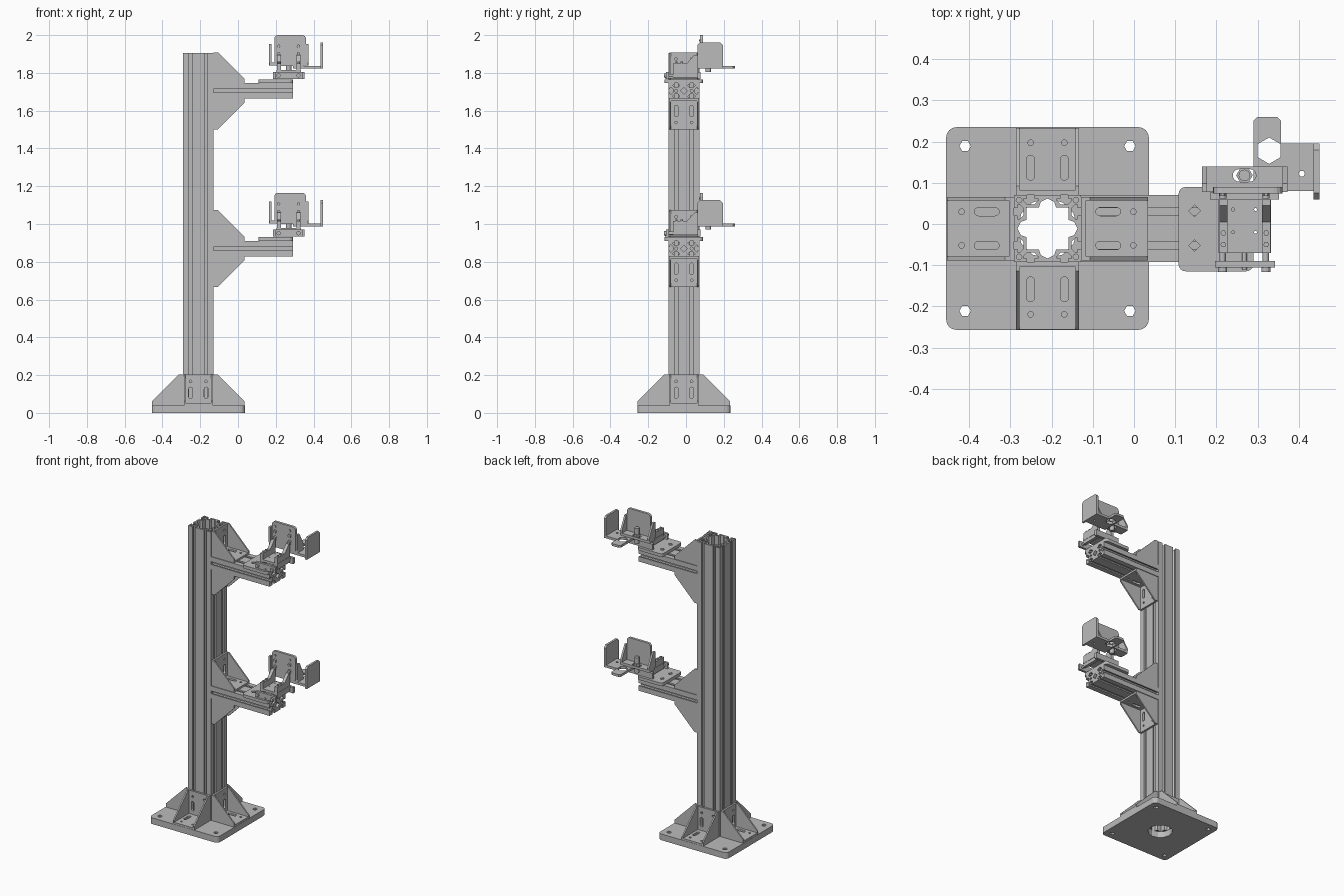
import bpy, bmesh, math
from mathutils import Vector

cube = bpy.data.objects.get("Cube")
if cube:
    bpy.data.objects.remove(cube)

metal = bpy.data.materials.new("grey_metal")
metal.use_nodes = True
GREY = (0.5, 0.5, 0.5, 1)
metal.diffuse_color = GREY
metal.node_tree.nodes["Principled BSDF"].inputs["Base Color"].default_value = GREY

X, Y, Z = Vector((1, 0, 0)), Vector((0, 1, 0)), Vector((0, 0, 1))


def prism(name, loops, depth, origin, ax, ay):
    """Fill an outline with holes in the ax/ay plane and extrude it along ax x ay."""
    bm = bmesh.new()
    origin = Vector(origin)
    edges = []
    for loop in loops:
        vs = [bm.verts.new(origin + ax * a + ay * b) for a, b in loop]
        edges += [bm.edges.new((v, vs[i - 1])) for i, v in enumerate(vs)]
    normal = ax.cross(ay)
    bmesh.ops.triangle_fill(bm, use_beauty=True, edges=edges, normal=normal)
    ext = bmesh.ops.extrude_face_region(bm, geom=bm.faces[:], use_keep_orig=True)
    moved = [g for g in ext["geom"] if isinstance(g, bmesh.types.BMVert)]
    bmesh.ops.translate(bm, verts=moved, vec=normal * depth)
    bmesh.ops.recalc_face_normals(bm, faces=bm.faces[:])
    me = bpy.data.meshes.new(name)
    bm.to_mesh(me)
    bm.free()
    me.materials.append(metal)
    ob = bpy.data.objects.new(name, me)
    bpy.context.scene.collection.objects.link(ob)
    return ob


def circle(a, b, r, n=12):
    return [(a + r * math.cos(math.tau * i / n), b + r * math.sin(math.tau * i / n))
            for i in range(n)]


def rounded(a0, a1, b0, b1, r=0.0, steps=4):
    if r == 0:
        return [(a0, b0), (a1, b0), (a1, b1), (a0, b1)]
    pts = []
    for k, (a, b) in enumerate([(a1 - r, b1 - r), (a0 + r, b1 - r),
                                (a0 + r, b0 + r), (a1 - r, b0 + r)]):
        for i in range(steps + 1):
            t = math.pi / 2 * (k + i / steps)
            pts.append((a + r * math.cos(t), b + r * math.sin(t)))
    return pts


def box(name, x, y, z, r=0.0, holes=()):
    return prism(name, [rounded(*x, *y, r), *holes], z[1] - z[0], (0, 0, z[0]), X, Y)


def rod(name, start, ax, ay, r, length, n=12):
    return prism(name, [circle(0, 0, r, n)], length, start, ax, ay)


def slotted_outline(w, h, nw, nh):
    """Rectangle of half-sizes w, h with T-slots: nw along each wide side, nh along the others."""
    pitch = 0.0815
    slot = [(-0.009, 0), (-0.009, 0.009), (-0.018, 0.009), (-0.018, 0.014), (-0.009, 0.023)]
    slot += [(-a, d) for a, d in reversed(slot)]
    pts = []
    for half, dist, n, turn in ((w, h, nw, 0), (h, w, nh, 1), (w, h, nw, 2), (h, w, nh, 3)):
        side = [(-half, 0)]
        for i in range(n):
            side += [((i - (n - 1) / 2) * pitch + a, d) for a, d in slot]
        for a, d in side:
            p, q = a, d - dist
            for _ in range(turn):
                p, q = -q, p
            pts.append((p, q))
    return pts


CX, CY, HALF = -0.21, -0.011, 0.0815
BASE_TOP, POST_TOP = 0.04, 1.905

# Base plate with corner holes and a central bore
holes = [circle(CX + sx * 0.2, CY + sy * 0.2, 0.014, 6) for sx in (-1, 1) for sy in (-1, 1)]
box("base_plate", (CX - 0.246, CX + 0.246), (CY - 0.246, CY + 0.246), (0, BASE_TOP), 0.025,
    holes + [circle(CX, CY, 0.073)])

# Hollow slotted post
bore = []
for turn in range(4):
    for a, b in [(0.073, 0), (0.065, 0.016), (0.051, 0.021), (0.051, 0.051), (0.021, 0.051),
                 (0.016, 0.065)]:
        for _ in range(turn):
            a, b = -b, a
        bore.append((a, b))
corner_holes = [circle(sx * 0.069, sy * 0.069, 0.007, 8) for sx in (-1, 1) for sy in (-1, 1)]
prism("post", [slotted_outline(HALF, HALF, 2, 2), bore] + corner_holes,
      POST_TOP - BASE_TOP, (CX, CY, BASE_TOP), X, Y)


def gusset(name, corner, out, up):
    """Angle bracket: two slotted legs and two triangular ribs."""
    corner = Vector(corner)
    side = up.cross(out)
    leg, half, t = 0.163, 0.077, 0.012

    def cuts(swap):
        loops = [rounded(0, leg, -half, half)]
        for s in (-0.041, 0.041):
            loops.append(rounded(0.036, 0.096, s - 0.01, s + 0.01, 0.0099))
            loops.append(circle(0.127, s, 0.007, 8))
        return [[(b, a) for a, b in lp] if swap else lp for lp in loops]

    prism(name + "_foot", cuts(False), t, corner, out, side)
    prism(name + "_wall", cuts(True), t, corner, side, up)
    rib = [(0, 0), (leg, 0), (leg, 0.022), (0.022, leg), (0, leg)]
    for s in (-half + 0.009, half):
        prism(name + "_rib", [rib], 0.009, corner + side * s, out, up)


# Gussets around the foot of the post
for label, d in (("left", X), ("right", -X), ("back", Y), ("front", -Y)):
    gusset("base_gusset_" + label, Vector((CX, CY, BASE_TOP)) + d * HALF, d, Z)


def arm_assembly(label, z):
    """Arm, its gussets, and the adjustable mount; z is the arm's centre height."""
    wall = CX + HALF
    top = z + 0.041
    cores = [circle(s * 0.041, 0, 0.008, 8) for s in (-1, 1)] + [circle(0, 0, 0.018, 4)]
    prism(label + "_arm", [slotted_outline(HALF, 0.041, 2, 1)] + cores,
          0.29 - wall, (wall, CY, z), Y, Z)
    gusset(label + "_arm_gusset_top", (wall, CY, top), X, Z)
    gusset(label + "_arm_gusset_bottom", (wall, CY, z - 0.041), X, -Z)

    # Slide plate and the slide's end bars
    box(label + "_slide_plate", (0.108, 0.29), (-0.115, 0.09), (top, top + 0.02), 0.018,
        [circle(0.147, s, 0.014, 4) for s in (-0.052, 0.032)])
    box(label + "_front_bar", (0.197, 0.342), (-0.105, -0.09), (top + 0.022, top + 0.06))
    box(label + "_back_bar", (0.185, 0.352), (0.06, 0.077), (top + 0.022, top + 0.06))
    for x in (0.215, 0.32):
        rod(label + "_slide_rod", (x, 0.07, top + 0.04), X, Z, 0.008, 0.17)
        rod(label + "_rod_head", (x, -0.105, top + 0.04), X, Z, 0.011, 0.012)
    rod(label + "_lead_screw", (0.268, 0.07, top + 0.03), X, Z, 0.006, 0.18)

    # Carriage with upright cheeks
    box(label + "_carriage", (0.205, 0.333), (-0.07, 0.06), (top + 0.052, top + 0.068), 0,
        [circle(x, y, 0.004, 6) for x in (0.24, 0.295) for y in (-0.02, 0.035)])
    cheek = [(-0.07, 0.03), (0.06, 0.03), (0.06, 0.15), (0.045, 0.15), (0.005, 0.105),
             (-0.07, 0.105)]
    for x in (0.207, 0.311):
        prism(label + "_cheek", [cheek], 0.02, (x, 0, top), Y, Z)
        for y in (-0.05, -0.022):
            rod(label + "_cheek_bolt", (x + 0.01, y, top + 0.105), X, Y, 0.007, 0.008, 6)

    # Tall back plate with bolts, flange and tapered side ribs
    prism(label + "_back_plate", [rounded(0.192, 0.36, top + 0.09, top + 0.254, 0.02)],
          0.016, (0, 0.09, 0), X, Z)
    for x in (0.215, 0.32):
        for h in (0.14, 0.185, 0.225):
            if h > 0.15:
                rod(label + "_plate_bolt", (x, 0.076, top + h - 0.03), X, Z, 0.009, 0.014)
            rod(label + "_plate_screw", (x, 0.076, top + h), X, Z, 0.007, 0.008, 6)
    box(label + "_flange", (0.165, 0.372), (0.078, 0.14), (top + 0.092, top + 0.108), 0.006,
        [rounded(0.24, 0.296, 0.103, 0.133, 0.014)])
    rib = [(0.078, 0.108), (0.14, 0.108), (0.14, 0.125), (0.098, 0.208), (0.078, 0.208)]
    for x in (0.165, 0.36):
        prism(label + "_side_rib", [rib], 0.012, (x, 0, top), Y, Z)
    rod(label + "_adjuster", (0.268, 0.118, top + 0.06), X, Y, 0.014, 0.1, 16)
    rod(label + "_adjuster_nut", (0.268, 0.118, top + 0.108), X, Y, 0.02, 0.014, 6)

    # Side bracket: slotted tongue, shelf and upright
    low = top + 0.076
    outline = [(0.29, 0.08), (0.45, 0.08), (0.45, 0.195), (0.357, 0.195), (0.357, 0.25),
               (0.347, 0.26), (0.30, 0.26), (0.29, 0.25)]
    hexagon = [(0.328 + b, 0.178 + a) for a, b in circle(0, 0, 0.032, 6)]
    prism(label + "_shelf", [outline, hexagon, circle(0.407, 0.122, 0.008, 6)],
          0.015, (0, 0, low), X, Y)
    prism(label + "_upright", [[(0.06, 0), (0.195, 0), (0.195, 0.125), (0.18, 0.14),
                                (0.075, 0.14), (0.06, 0.125)]],
          0.014, (0.436, 0, low), Y, Z)


arm_assembly("upper", 1.705)
arm_assembly("lower", 0.87)
